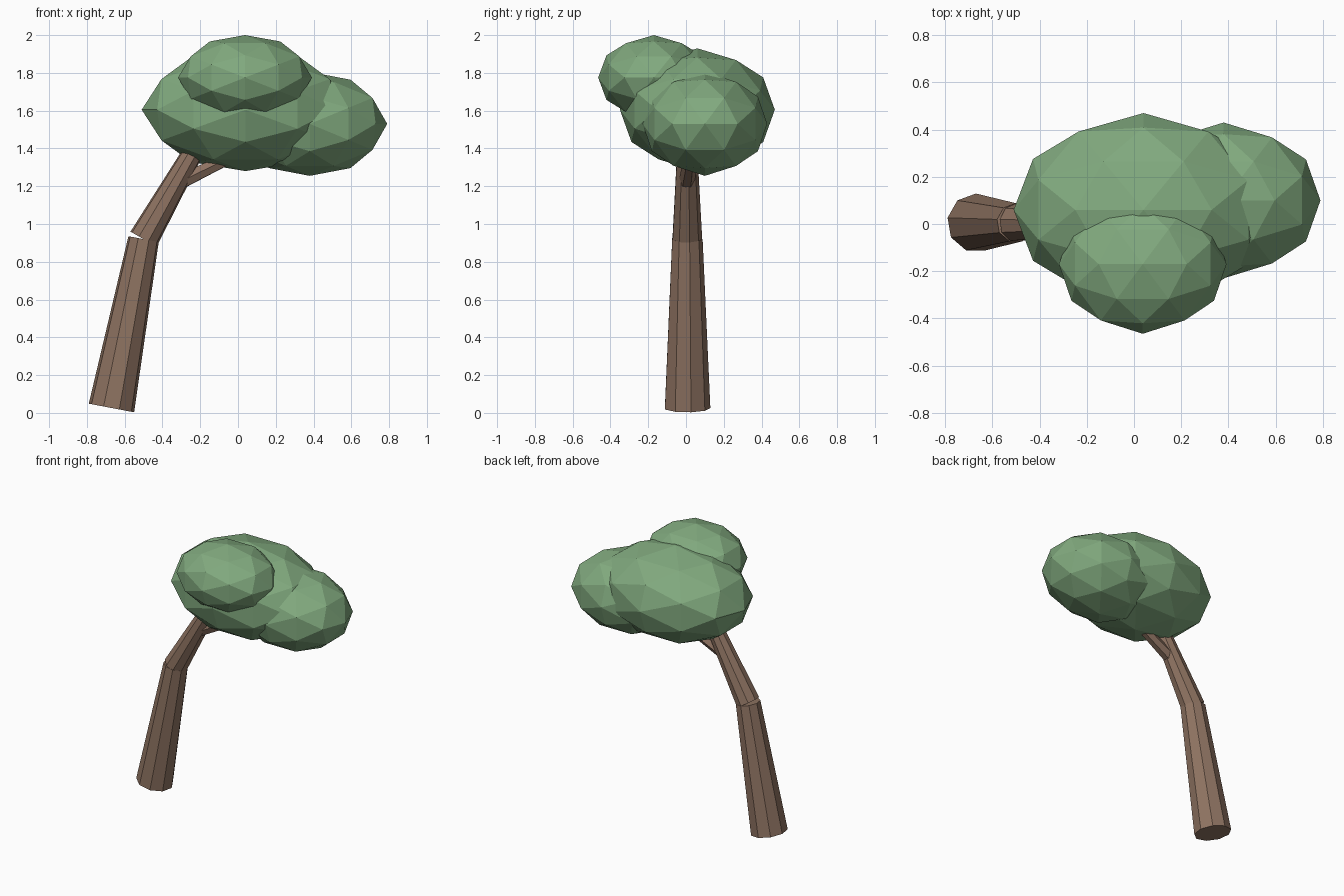
import bpy, bmesh
from mathutils import Vector, Matrix

if "Cube" in bpy.data.objects:
    bpy.data.objects.remove(bpy.data.objects["Cube"])


def material(name, rgb):
    m = bpy.data.materials.new(name)
    m.diffuse_color = (*rgb, 1)
    m.use_nodes = True
    m.node_tree.nodes["Principled BSDF"].inputs["Base Color"].default_value = m.diffuse_color
    return m


BARK = material("bark", (0.27, 0.17, 0.12))
LEAF = material("leaf", (0.22, 0.40, 0.21))


def finish(name, bm, mat):
    bmesh.ops.recalc_face_normals(bm, faces=bm.faces)
    me = bpy.data.meshes.new(name)
    bm.to_mesh(me)
    bm.free()
    me.materials.append(mat)
    bpy.context.collection.objects.link(bpy.data.objects.new(name, me))


def limb(name, start, end, r1, r2, sides):
    """Tapered faceted cylinder between two points."""
    a, b = Vector(start), Vector(end)
    rot = Vector((0, 0, 1)).rotation_difference(b - a).to_matrix().to_4x4()
    bm = bmesh.new()
    bmesh.ops.create_cone(bm, cap_ends=True, segments=sides, radius1=r1, radius2=r2,
                          depth=(b - a).length,
                          matrix=Matrix.Translation((a + b) / 2) @ rot)
    finish(name, bm, BARK)


# Unit sphere points: icosahedron corners plus edge midpoints, aligned to the axes
PHI = (1 + 5 ** 0.5) / 2
corners = []
for s in (-1, 1):
    for t in (-PHI, PHI):
        corners += [Vector(v).normalized() for v in ((t, s, 0), (0, t, s), (s, 0, t))]
mids = [(p + q).normalized() for i, p in enumerate(corners)
        for q in corners[:i] if (p - q).length < 1.2]


def leaf_clump(name, centre, radii):
    """Faceted ellipsoid of 80 triangles."""
    bm = bmesh.new()
    for p in corners + mids:
        bm.verts.new(p)
    bmesh.ops.convex_hull(bm, input=bm.verts)
    bm.transform(Matrix.Translation(centre) @ Matrix.Diagonal((*radii, 1)))
    finish(name, bm, LEAF)


# Leaning trunk in two segments, and a side branch
limb("lower_trunk", (-0.67, 0.005, 0.026), (-0.50, 0.005, 0.92), 0.124, 0.083, 9)
limb("upper_trunk", (-0.50, 0.005, 0.92), (-0.215, 0.005, 1.42), 0.081, 0.053, 9)
limb("side_branch", (-0.29, 0.005, 1.23), (0.06, 0.03, 1.40), 0.043, 0.03, 6)

# Canopy
leaf_clump("main_canopy", (0.04, 0.06, 1.605), (0.55, 0.41, 0.325))
leaf_clump("front_canopy", (0.037, -0.17, 1.775), (0.355, 0.295, 0.225))
leaf_clump("right_canopy", (0.38, 0.10, 1.53), (0.41, 0.33, 0.275))
